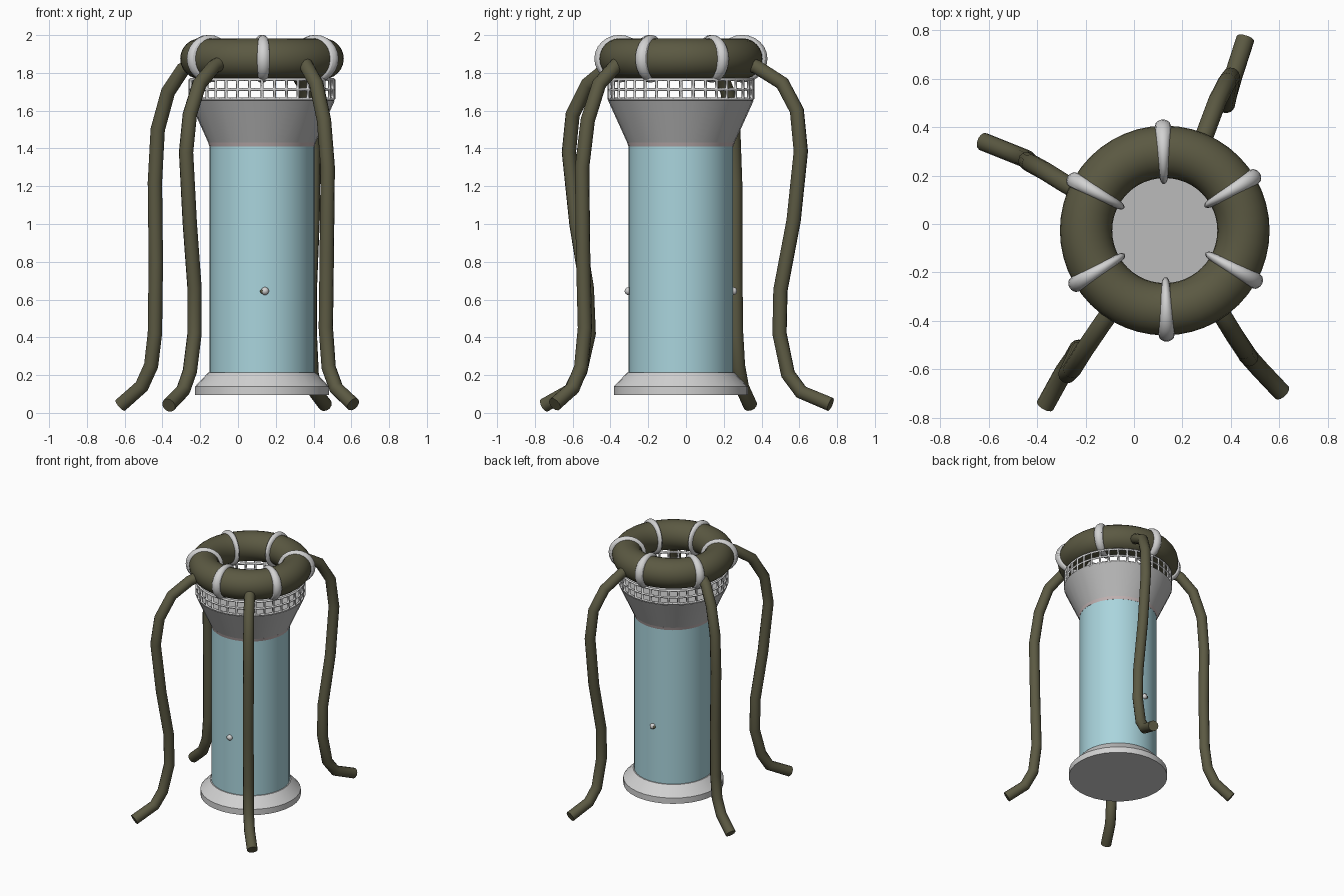
import bpy, bmesh, math
from mathutils import Vector

if "Cube" in bpy.data.objects:
    bpy.data.objects.remove(bpy.data.objects["Cube"])

CX, CY = 0.127, -0.027          # axis of the tank


def material(name, rgb):
    m = bpy.data.materials.new(name)
    m.diffuse_color = (*rgb, 1)
    m.use_nodes = True
    m.node_tree.nodes["Principled BSDF"].inputs["Base Color"].default_value = m.diffuse_color
    return m


BLUE = material("pale_blue", (0.40, 0.66, 0.72))
OLIVE = material("olive", (0.105, 0.10, 0.055))
GREY = material("grey", (0.50, 0.50, 0.50))
WHITE = material("light_grey", (0.64, 0.64, 0.64))
PINK = material("pinkish_grey", (0.55, 0.46, 0.46))


def finish(ob, mat, angle=30):
    ob.data.materials.clear()
    ob.data.materials.append(mat)
    bpy.ops.object.select_all(action='DESELECT')
    bpy.context.view_layer.objects.active = ob
    ob.select_set(True)
    bpy.ops.object.shade_smooth_by_angle(angle=math.radians(angle))
    return ob


def grid_surface(name, mat, rows, close_u=False, loc=(CX, CY, 0), caps=False):
    """Skin a list of equal point rows; rows themselves are closed loops."""
    bm = bmesh.new()
    vs = [[bm.verts.new(p) for p in r] for r in rows]
    n = len(rows[0])
    for a, b in zip(vs, vs[1:] + ([vs[0]] if close_u else [])):
        for i in range(n):
            j = (i + 1) % n
            bm.faces.new((a[i], a[j], b[j], b[i]))
    if caps:
        bm.faces.new(vs[0])
        bm.faces.new(vs[-1])
    bmesh.ops.recalc_face_normals(bm, faces=bm.faces)
    me = bpy.data.meshes.new(name)
    bm.to_mesh(me)
    bm.free()
    ob = bpy.data.objects.new(name, me)
    bpy.context.collection.objects.link(ob)
    ob.location = loc
    return finish(ob, mat)


def circle(r, z, n=32):
    return [(r * math.cos(math.tau * i / n), r * math.sin(math.tau * i / n), z) for i in range(n)]


def lathe(name, mat, profile, n=32):
    return grid_surface(name, mat, [circle(r, z, n) for r, z in profile], caps=True)


# Tank, foot and funnel
lathe("tank_body", BLUE, [(0.277, 0.18), (0.277, 1.412)])
lathe("foot", WHITE, [(0.354, 0.095), (0.354, 0.14), (0.285, 0.213), (0.27, 0.213)])
lathe("collar_strip", PINK, [(0.278, 1.41), (0.285, 1.432)])
lathe("funnel", GREY, [(0.284, 1.43), (0.386, 1.655)])

# Open lattice between the funnel and the top ring
lattice = grid_surface("lattice", WHITE, [circle(0.38, z, 36) for z in (1.662, 1.712, 1.765)])
w = lattice.modifiers.new("bars", 'WIREFRAME')
w.thickness = 0.018
w.use_boundary = True

# Big top ring
bpy.ops.mesh.primitive_torus_add(location=(CX, CY, 1.875), major_radius=0.325, minor_radius=0.108,
                                 major_segments=48, minor_segments=24)
ring = bpy.context.object
ring.name = "top_ring"
finish(ring, OLIVE, 60)

# Six bulging bands around the ring, wider on the outside
for k in range(6):
    base = math.radians(31 + 60 * k)
    rows = []
    for s in range(9):
        t = -1 + s / 4
        tube = 0.09 + 0.036 * math.sqrt(max(0, 1 - t * t))
        a = base + math.radians(5) * t
        row = []
        for i in range(24):
            p = math.tau * i / 24
            r = 0.325 + tube * math.cos(p) * 1.06
            row.append((r * math.cos(a), r * math.sin(a), 1.875 + tube * math.sin(p)))
        rows.append(row)
    finish(grid_surface("ring_band_%d" % (k + 1), WHITE, rows), WHITE, 60)


# Hanging hoses: poly paths with a round bevel
def hose(name, pts, radius=0.038):
    cu = bpy.data.curves.new(name, 'CURVE')
    cu.dimensions = '3D'
    cu.bevel_depth = radius
    cu.bevel_resolution = 4
    cu.use_fill_caps = True
    sp = cu.splines.new('POLY')
    sp.points.add(len(pts) - 1)
    for q, p in zip(sp.points, pts):
        q.co = (*p, 1)
    ob = bpy.data.objects.new(name, cu)
    bpy.context.collection.objects.link(ob)
    bpy.ops.object.select_all(action='DESELECT')
    bpy.context.view_layer.objects.active = ob
    ob.select_set(True)
    bpy.ops.object.convert(target='MESH')
    finish(bpy.context.object, OLIVE, 60)


hose("hose_back_left", [(-0.22, 0.13, 1.86), (-0.29, 0.17, 1.82), (-0.37, 0.22, 1.70), (-0.425, 0.25, 1.50),
     (-0.44, 0.26, 1.22), (-0.435, 0.26, 0.80), (-0.44, 0.265, 0.42), (-0.46, 0.275, 0.25),
     (-0.51, 0.295, 0.14), (-0.623, 0.34, 0.04)])
hose("hose_front_left", [(-0.08, -0.34, 1.86), (-0.13, -0.41, 1.83), (-0.205, -0.52, 1.74), (-0.255, -0.60, 1.58),
     (-0.275, -0.62, 1.38), (-0.255, -0.58, 1.00), (-0.23, -0.525, 0.66), (-0.23, -0.515, 0.42),
     (-0.255, -0.56, 0.22), (-0.29, -0.61, 0.12), (-0.367, -0.75, 0.04)])
hose("hose_front_right", [(0.32, -0.31, 1.87), (0.36, -0.37, 1.84), (0.415, -0.46, 1.74), (0.455, -0.52, 1.55),
     (0.475, -0.55, 1.30), (0.47, -0.545, 0.85), (0.465, -0.535, 0.45), (0.48, -0.555, 0.24),
     (0.52, -0.60, 0.13), (0.61, -0.695, 0.045)])
hose("hose_back_right", [(0.26, 0.30, 1.86), (0.295, 0.376, 1.83), (0.345, 0.51, 1.745), (0.385, 0.587, 1.60),
     (0.40, 0.608, 1.385), (0.395, 0.57, 1.02), (0.38, 0.50, 0.65), (0.38, 0.495, 0.42),
     (0.39, 0.54, 0.205), (0.41, 0.61, 0.11), (0.46, 0.765, 0.045)])


# Small valves on the front and back of the tank
def ball(name, mat, loc, r):
    bpy.ops.mesh.primitive_uv_sphere_add(segments=12, ring_count=8, radius=r, location=loc)
    bpy.context.object.name = name
    finish(bpy.context.object, mat, 60)


for side, y, x in (("front", -0.304, 0.143), ("back", 0.25, 0.111)):
    ball(side + "_valve", WHITE, (x, y, 0.645), 0.021)
    ball(side + "_valve_tip", OLIVE, (x - 0.014, y + math.copysign(0.004, y), 0.643), 0.012)
